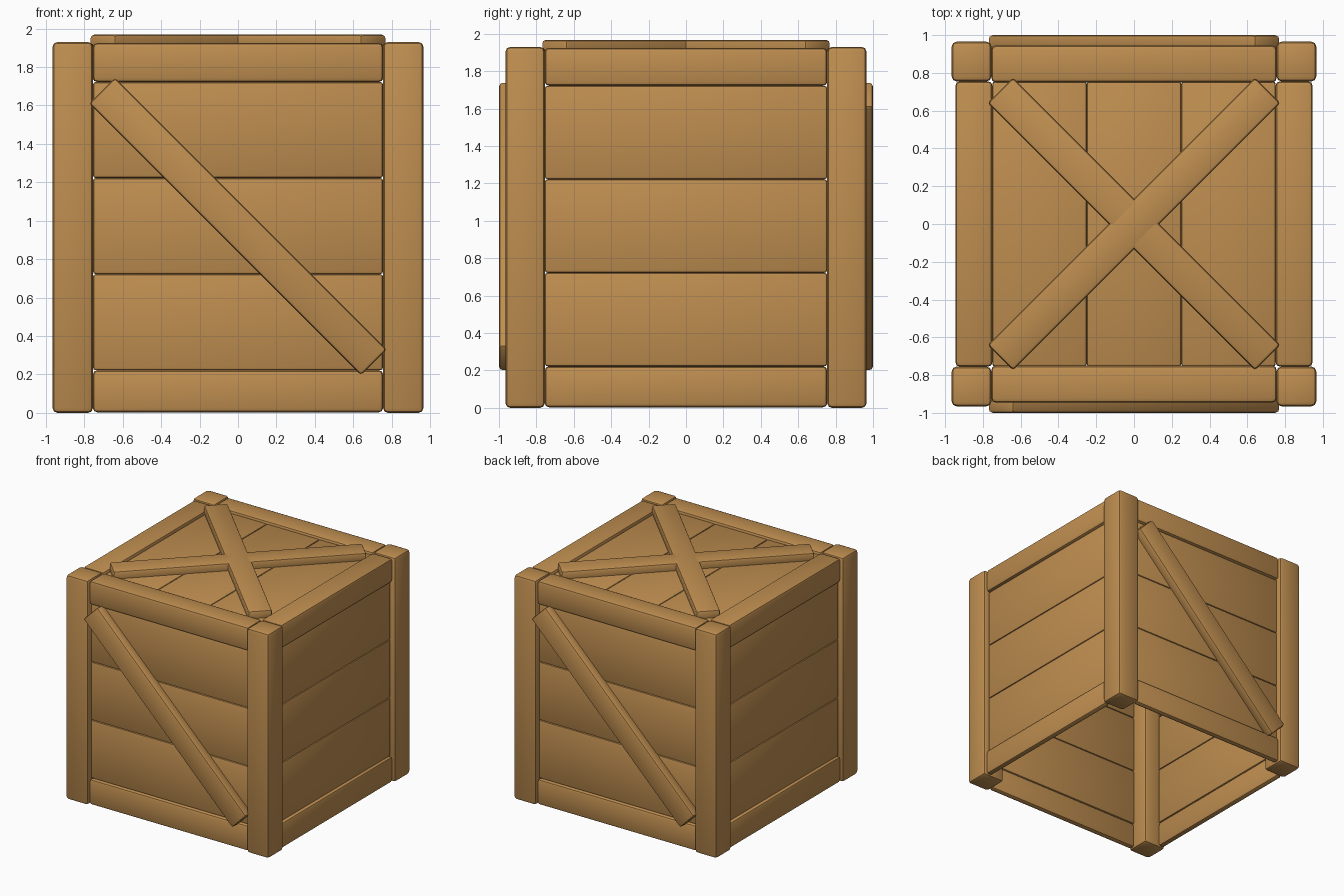
import bpy, bmesh
from math import pi
from mathutils import Matrix

cube = bpy.data.objects.get("Cube")
if cube:
    bpy.data.objects.remove(cube)

wood = bpy.data.materials.new("warm_wood")
wood.use_nodes = True
COLOUR = (0.52, 0.27, 0.08, 1)
wood.diffuse_color = COLOUR
wood.node_tree.nodes["Principled BSDF"].inputs["Base Color"].default_value = COLOUR


def board(name, low, high, bevel=0.022, transform=Matrix()):
    """Bevelled box between two corners, then moved by transform."""
    bm = bmesh.new()
    bmesh.ops.create_cube(bm, size=1)
    for v in bm.verts:
        for i in range(3):
            v.co[i] = low[i] if v.co[i] < 0 else high[i]
    bmesh.ops.bevel(bm, geom=bm.edges[:], offset=bevel, segments=2,
                    profile=0.5, affect='EDGES')
    bm.transform(transform)
    mesh = bpy.data.meshes.new(name)
    bm.to_mesh(mesh)
    bm.free()
    mesh.materials.append(wood)
    obj = bpy.data.objects.new(name, mesh)
    bpy.context.collection.objects.link(obj)
    bpy.ops.object.select_all(action='DESELECT')
    obj.select_set(True)
    bpy.context.view_layer.objects.active = obj
    bpy.ops.object.shade_smooth_by_angle(angle=pi / 6)


POST_IN, POST_OUT, HEIGHT = 0.755, 0.965, 1.93
PLANK = 0.5

# Corner posts
for x, side in ((-1, "right"), (1, "left")):
    for y, end in ((-1, "front"), (1, "back")):
        lo = [min(s * POST_IN, s * POST_OUT) for s in (x, y)]
        hi = [max(s * POST_IN, s * POST_OUT) for s in (x, y)]
        board(f"{end}_{side}_post", (*lo, 0), (*hi, HEIGHT), 0.025)

# Four walls: built at the front and turned about z
for turn, wall in enumerate(("front", "left", "back", "right")):
    spin = Matrix.Rotation(turn * pi / 2, 4, 'Z')
    board(f"{wall}_bottom_rail", (-0.755, -0.945, 0.003), (0.755, -0.89, 0.222),
          transform=spin)
    board(f"{wall}_top_rail", (-0.755, -0.945, 1.722), (0.755, -0.75, 1.925),
          transform=spin)
    for i in range(3):
        z = 0.222 + i * PLANK
        board(f"{wall}_plank_{i + 1}", (-0.755, -0.925, z), (0.755, -0.89, z + PLANK),
              0.015, spin)
    # Diagonal brace on the front and back only
    if turn % 2 == 0:
        place = spin @ Matrix.Translation((0, 0, 0.97)) @ Matrix.Rotation(pi / 4, 4, 'Y')
        board(f"{wall}_brace", (-1.0, -1.0, -0.095), (1.0, -0.91, 0.095), 0.018, place)

# Lid planks
for i in range(3):
    x = -0.75 + i * PLANK
    board(f"lid_plank_{i + 1}", (x, -0.755, 1.865), (x + PLANK, 0.755, 1.905), 0.015)

# Crossed lid braces
for i, angle in enumerate((pi / 4, -pi / 4)):
    board(f"lid_brace_{i + 1}", (-1.0, -0.095, 1.88), (1.0, 0.095, 1.968), 0.018,
          Matrix.Rotation(angle, 4, 'Z'))
